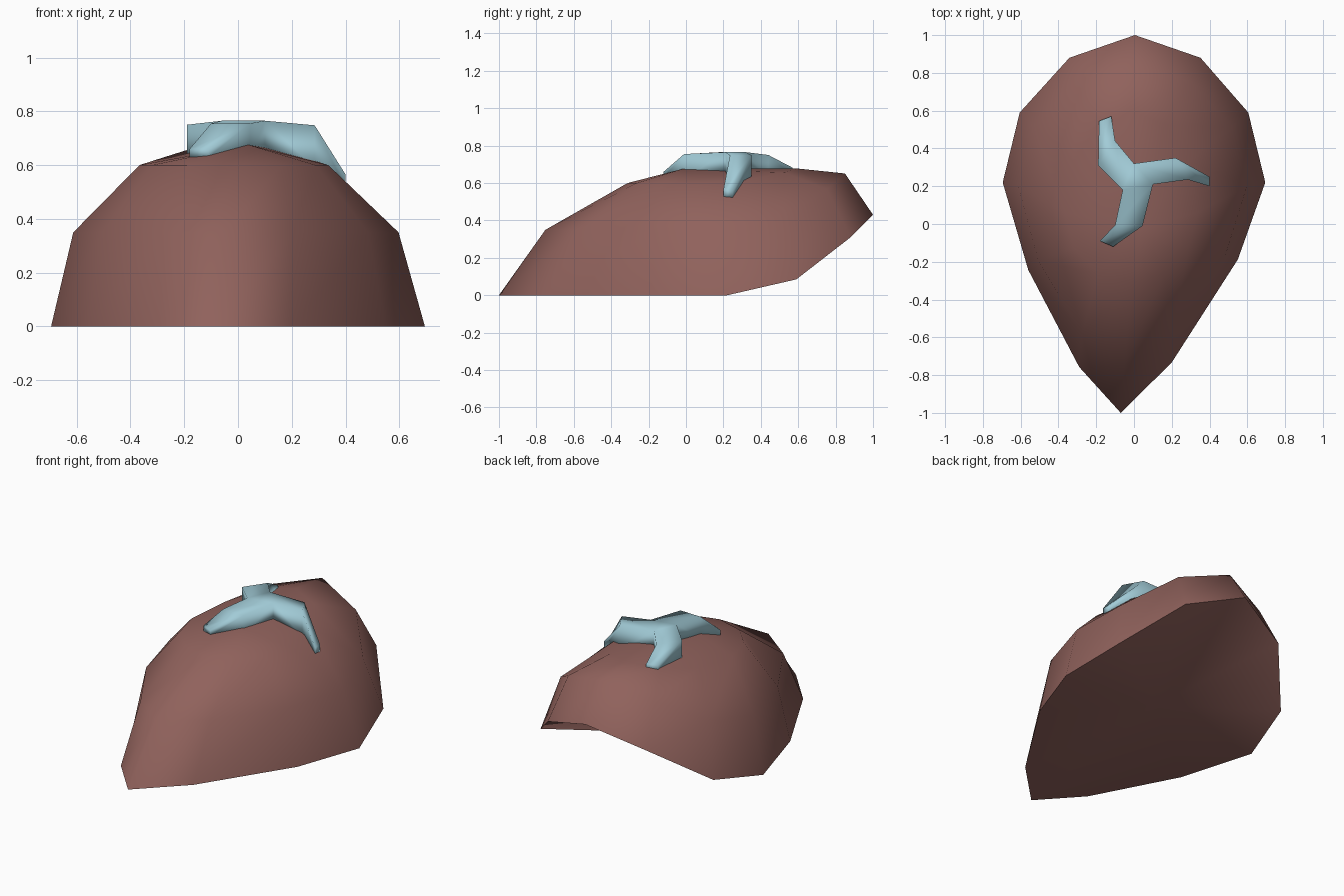
import bpy
import math

cube = bpy.data.objects.get("Cube")
if cube:
    bpy.data.objects.remove(cube, do_unlink=True)


def make_material(name, rgb):
    mat = bpy.data.materials.new(name)
    mat.use_nodes = True
    mat.diffuse_color = (*rgb, 1)
    mat.node_tree.nodes["Principled BSDF"].inputs["Base Color"].default_value = (*rgb, 1)
    return mat


def make_object(name, verts, faces, mat, sharp_below=0):
    """Smooth mesh; edges between the first sharp_below vertices stay sharp."""
    mesh = bpy.data.meshes.new(name)
    mesh.from_pydata(verts, [], faces)
    mesh.materials.append(mat)
    obj = bpy.data.objects.new(name, mesh)
    bpy.context.collection.objects.link(obj)
    bpy.ops.object.select_all(action="DESELECT")
    obj.select_set(True)
    bpy.context.view_layer.objects.active = obj
    bpy.ops.object.mode_set(mode="EDIT")
    bpy.ops.mesh.select_all(action="SELECT")
    bpy.ops.mesh.normals_make_consistent(inside=False)
    bpy.ops.object.mode_set(mode="OBJECT")
    bpy.ops.object.shade_smooth()
    for edge in mesh.edges:
        edge.use_edge_sharp = max(edge.vertices) < sharp_below
    return obj


brown = make_material("dull red brown", (0.28, 0.122, 0.107))
blue = make_material("pale blue", (0.36, 0.6, 0.68))

# Shell rim: half outline from front tip to raised back (x, y, z, sideways lean)
MID_Y, HALF_W, FRONT, BACK = 0.22, 0.695, 1.22, 0.78
half = [(0, -1, 0, -0.07), (0.245, -0.745, 0, -0.045), (0.555, -0.215, 0, -0.005),
        (HALF_W, MID_Y, 0, 0), (0.605, 0.59, 0.085, 0), (0.347, 0.88, 0.31, 0.005), (0, 1, 0.43, 0.005)]
rim = half + [(-x, y, z, lean) for x, y, z, lean in half[-2:0:-1]]
N = len(rim)

# Dome rings: centre y, x, front and back scale, height, share of rim lift, roundness
rings = [(MID_Y, 1, 1, 1, 0, 1, 0),
         (0.2, 0.87, 0.78, 0.833, 0.35, 0.7, 0.3),
         (0.06, 0.505, 0.305, 0.69, 0.6, 0.18, 1)]
verts = []
for cy, sx, front, back, height, lift, rounding in rings:
    for i, (x, y, z, lean) in enumerate(rim):
        turn = math.tau * i / N
        length, sy, skew = (FRONT, front, 0.05) if y < MID_Y else (BACK, back, 0)
        oval_x = HALF_W * math.sin(turn) - 0.03
        oval_y = -length * math.cos(turn)
        px = (x + lean) * (1 - rounding) + oval_x * rounding
        py = (y + x * skew - MID_Y) * (1 - rounding) + oval_y * rounding
        verts.append((px * sx, cy + py * sy, height + z * lift))
# Keep the leaning tip on the front limit
verts[0] = (verts[0][0], -1, 0)
crown = len(verts)
hollow = crown + 1
verts += [(0.04, -0.02, 0.675), (0, 0.2, 0.075)]

# Dome bands, crown fan and slightly hollow underside fan
faces = []
top = (len(rings) - 1) * N
for i in range(N):
    j = (i + 1) % N
    for r in range(len(rings) - 1):
        faces.append((r * N + i, r * N + j, (r + 1) * N + j, (r + 1) * N + i))
    faces += [(top + i, top + j, crown), (j, i, hollow)]
make_object("shell", verts, faces, brown, sharp_below=N)

# Three-armed ridge: hub corners, then arms as (hub pair, middle pair, tip pair)
hub = [(0, 0.32), (0.1, 0.21), (-0.06, 0.18)]
arms = [
    (0, 1, [(0.22, 0.35), (0.285, 0.235)], 0.748, 0.59, [(0.4, 0.25), (0.4, 0.2)], 0.565, 0.515),
    (1, 2, [(0.045, -0.01), (-0.1, -0.005)], 0.755, 0.62, [(-0.11, -0.12), (-0.18, -0.09)], 0.66, 0.63),
    (2, 0, [(-0.19, 0.31), (-0.1, 0.44)], 0.75, 0.62, [(-0.185, 0.545), (-0.12, 0.57)], 0.682, 0.64),
]
verts, faces = [], []


def add_pillar(point, top_z, low_z):
    verts.extend([(*point, top_z), (*point, low_z)])
    return len(verts) - 2


corners = [add_pillar(p, 0.765, 0.64) for p in hub]
faces += [tuple(corners), tuple(c + 1 for c in corners)]
for a, b, middle, mid_top, mid_low, tip, tip_top, tip_low in arms:
    pairs = [(corners[a], corners[b]),
             tuple(add_pillar(p, mid_top, mid_low) for p in middle),
             tuple(add_pillar(p, tip_top, tip_low) for p in tip)]
    for (p, q), (r, s) in zip(pairs, pairs[1:]):
        faces += [(p, q, s, r), (p + 1, r + 1, s + 1, q + 1),
                  (p, r, r + 1, p + 1), (q, q + 1, s + 1, s)]
    p, q = pairs[-1]
    faces.append((p, q, q + 1, p + 1))
make_object("three_armed_ridge", verts, faces, blue)
